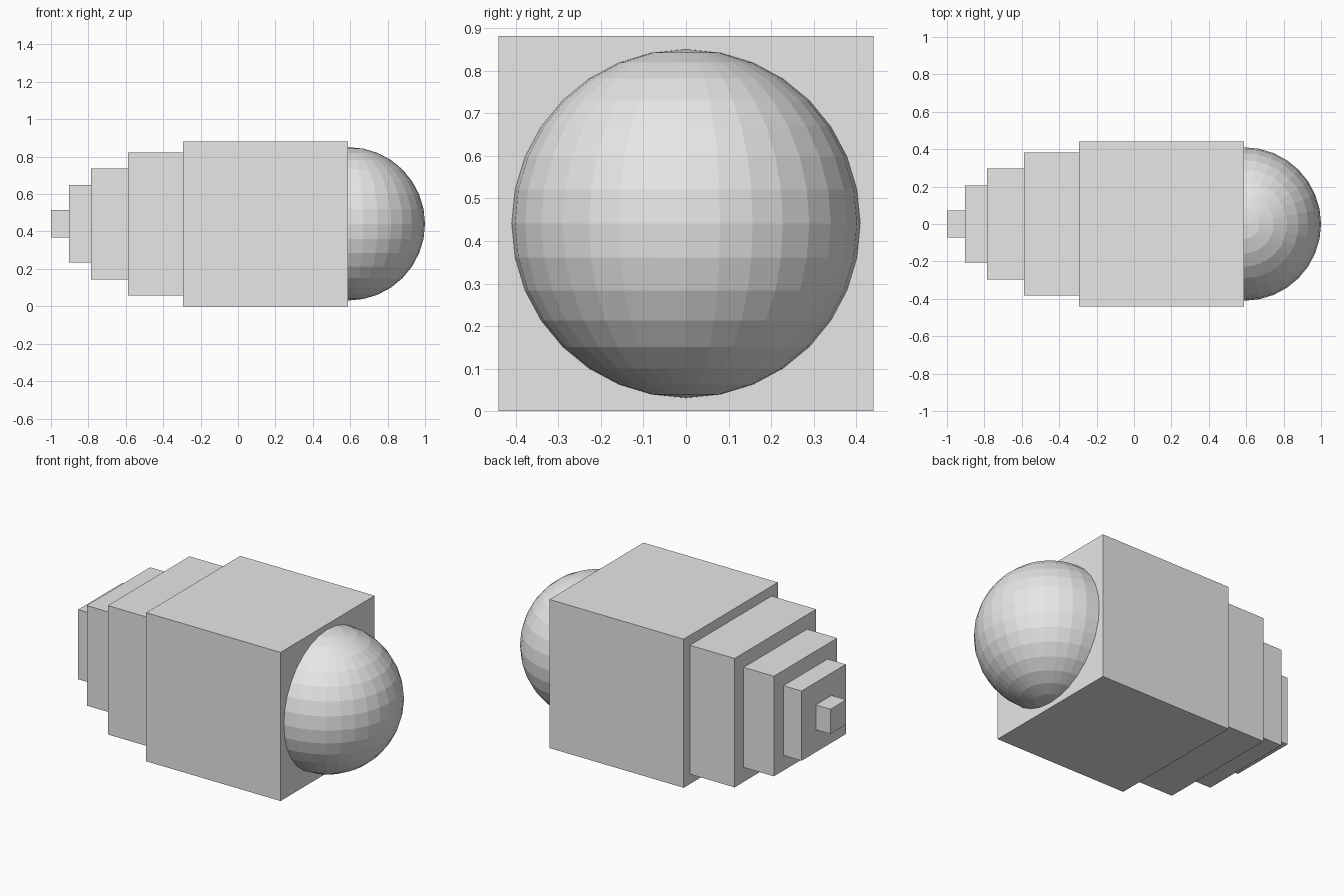
import bpy

cube = bpy.data.objects.get("Cube")
if cube:
    bpy.data.objects.remove(cube, do_unlink=True)

# One plain grey for the whole model
GREY = (0.8, 0.8, 0.8, 1.0)
grey = bpy.data.materials.new("plain_grey")
grey.use_nodes = True
grey.diffuse_color = GREY
grey.node_tree.nodes["Principled BSDF"].inputs["Base Color"].default_value = GREY

AXIS_Z = 0.441


def finish(name):
    obj = bpy.context.object
    obj.name = name
    obj.data.materials.append(grey)
    return obj


# Nested cubes stepping down towards the tail: name, left face x, edge length
steps = [
    ("main_body", -0.294, 0.882),
    ("large_step", -0.587, 0.765),
    ("middle_step", -0.785, 0.594),
    ("small_step", -0.904, 0.414),
    ("tail_tip", -1.0, 0.147),
]
for name, start, size in steps:
    bpy.ops.mesh.primitive_cube_add(size=size, location=(start + size / 2, 0, AXIS_Z))
    finish(name)

# Faceted ball set halfway into the end of the body
bpy.ops.mesh.primitive_uv_sphere_add(
    segments=32, ring_count=16, radius=0.41, location=(0.59, 0, AXIS_Z))
finish("nose_ball")
